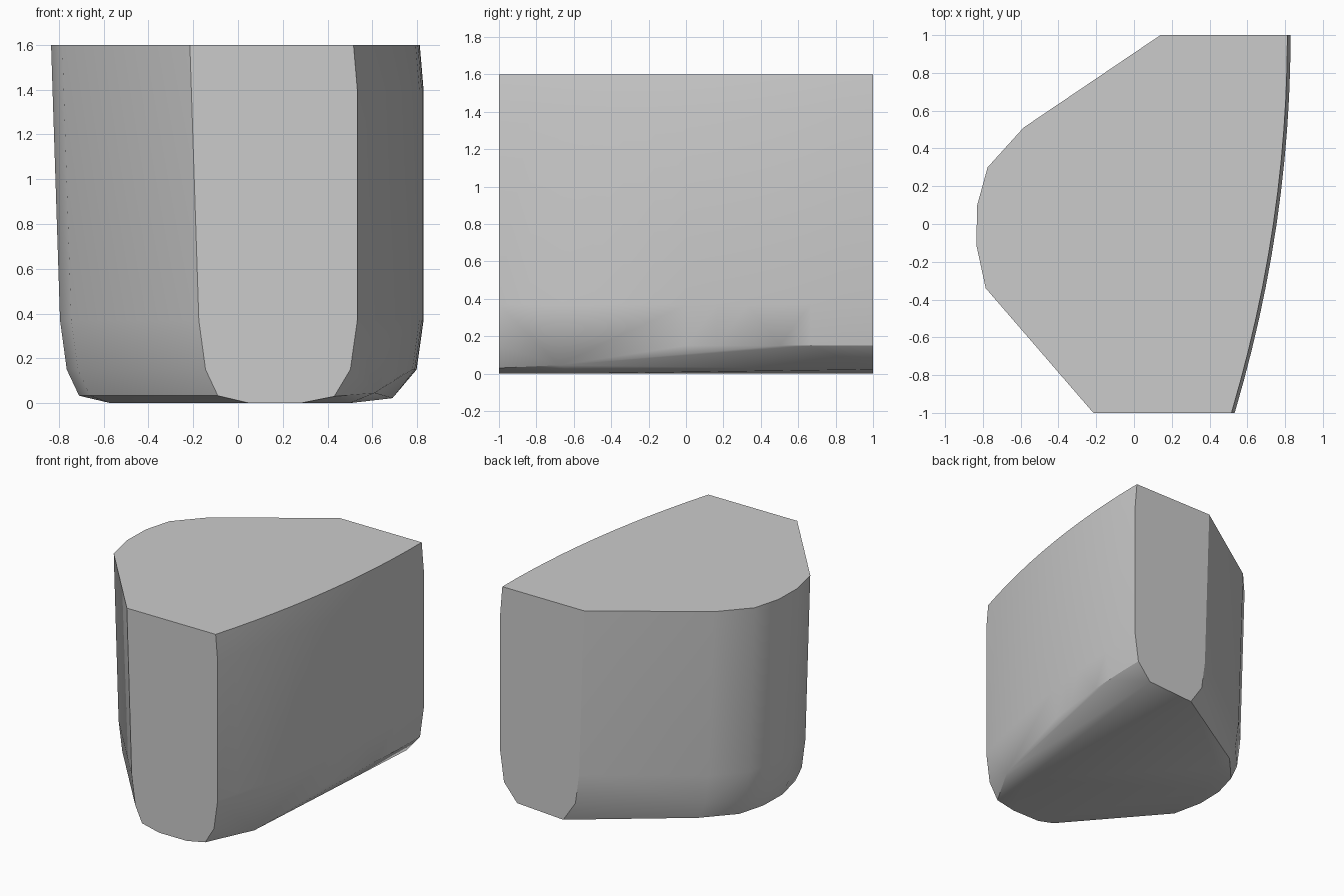
import bpy
import bmesh
import math

cube = bpy.data.objects.get("Cube")
if cube:
    bpy.data.objects.remove(cube, do_unlink=True)

stone = bpy.data.materials.new("light grey")
stone.use_nodes = True
stone.diffuse_color = (0.6, 0.6, 0.6, 1)
stone.node_tree.nodes["Principled BSDF"].inputs["Base Color"].default_value = (0.6, 0.6, 0.6, 1)

# Plan outline of the rounded left side, front to back
left = [(-0.215, -1), (-0.785, -0.34), (-0.835, -0.11), (-0.83, 0.1),
        (-0.775, 0.3), (-0.585, 0.51), (0.14, 1)]


def right_x(y):
    """Gently bowed right side."""
    return 0.812 - 0.074 * (1 - y) ** 2


right = [(right_x(-1 + i / 6), -1 + i / 6) for i in range(13)]

# Height, inward shift of the left side, outward shift of the right side
levels = [(1.6, 0, 0), (1.4, 0.006, 0.017), (0.37, 0.04, 0.017), (0.15, 0.07, -0.014)]
points = []
for z, inward, outward in levels:
    points += [(x + inward, y, z) for x, y in left]
    points += [(x + outward, y, z) for x, y in right]

# Lower rim, then the underside
points += [(x + 0.125, y, 0.033) for x, y in left[:-1]]
points += [(0.43, -1, 0.03), (0.61, -0.68, 0.045), (0.69, 1, 0.022)]
points += [(0.05, -1, 0), (0.28, -1, 0), (0.5, -0.6, 0), (0.31, 1, 0),
           (-0.57, -0.2, 0), (-0.57, 0.1, 0), (-0.45, 0.4, 0)]

# Wrap the profile points in one faceted block
bm = bmesh.new()
for p in points:
    bm.verts.new(p)
hull = bmesh.ops.convex_hull(bm, input=bm.verts[:])
spare = {g for g in hull["geom_interior"] + hull["geom_unused"]
         if isinstance(g, bmesh.types.BMVert)}
bmesh.ops.delete(bm, geom=list(spare), context='VERTS')
bmesh.ops.dissolve_limit(bm, angle_limit=math.radians(0.3),
                         verts=bm.verts[:], edges=bm.edges[:])
bmesh.ops.recalc_face_normals(bm, faces=bm.faces[:])

mesh = bpy.data.meshes.new("rounded_block")
bm.to_mesh(mesh)
bm.free()
mesh.materials.append(stone)
block = bpy.data.objects.new("rounded_block", mesh)
bpy.context.collection.objects.link(block)

# Smooth sides, crisp top and ends
bpy.ops.object.select_all(action='DESELECT')
block.select_set(True)
bpy.context.view_layer.objects.active = block
bpy.ops.object.shade_smooth_by_angle(angle=math.radians(30))
